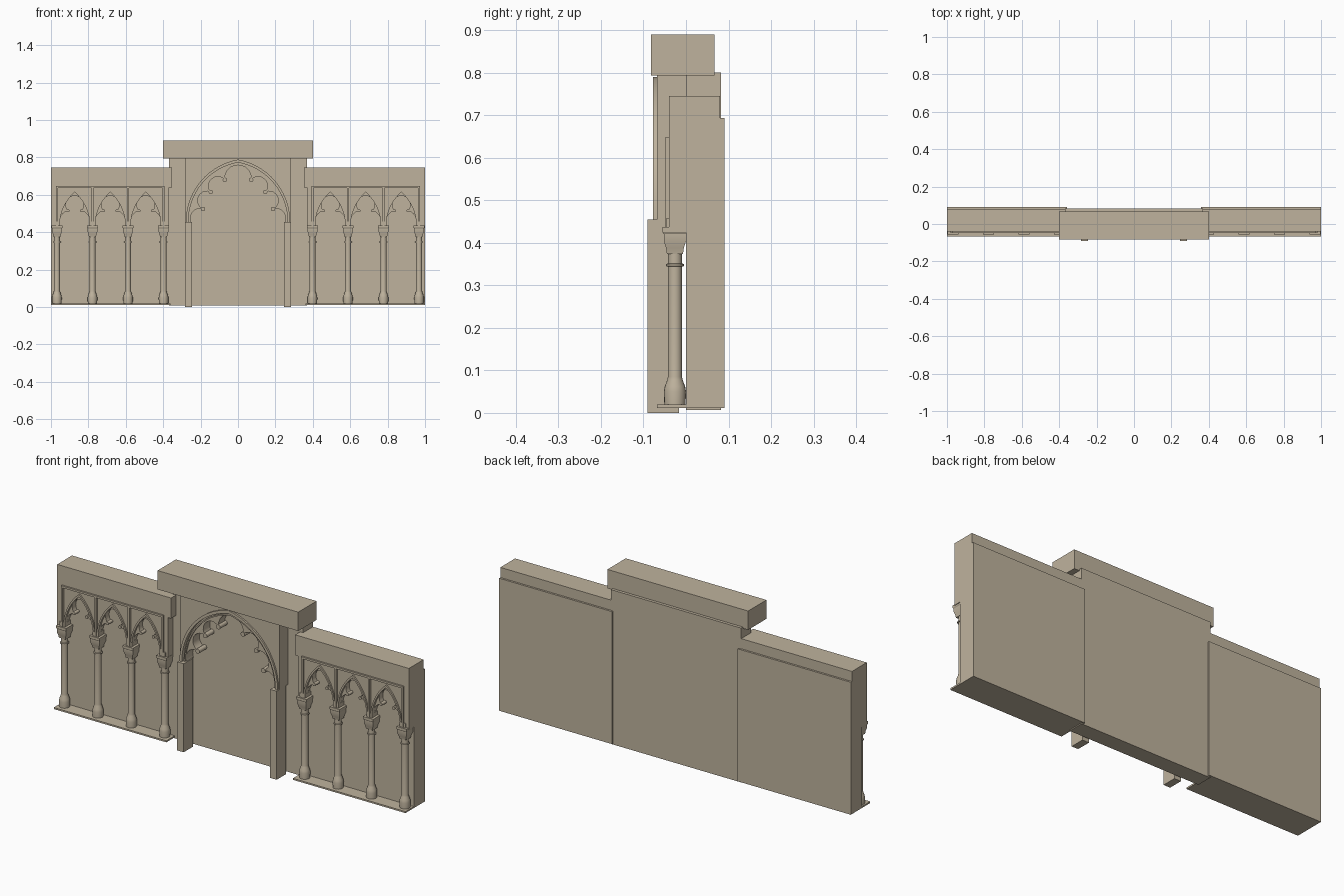
import bpy, bmesh
from math import sin, cos, atan, atan2, sqrt, pi, radians

if "Cube" in bpy.data.objects:
    bpy.data.objects.remove(bpy.data.objects["Cube"])

stone = bpy.data.materials.new("stone")
stone.diffuse_color = (0.52, 0.45, 0.34, 1)
stone.use_nodes = True
stone.node_tree.nodes["Principled BSDF"].inputs["Base Color"].default_value = stone.diffuse_color


def finish(name, bm):
    bmesh.ops.recalc_face_normals(bm, faces=bm.faces)
    me = bpy.data.meshes.new(name)
    bm.to_mesh(me)
    bm.free()
    me.materials.append(stone)
    me.shade_smooth()
    me.set_sharp_from_angle(angle=radians(30))
    ob = bpy.data.objects.new(name, me)
    bpy.context.collection.objects.link(ob)
    return ob


def plate(name, pts, y0, y1):
    """Closed x-z outline extruded from y0 to y1."""
    bm = bmesh.new()
    f = bm.faces.new([bm.verts.new((x, y0, z)) for x, z in pts])
    ext = bmesh.ops.extrude_face_region(bm, geom=[f], use_keep_orig=True)
    for v in ext["geom"]:
        if isinstance(v, bmesh.types.BMVert):
            v.co.y = y1
    return finish(name, bm)


def box(name, x0, x1, y0, y1, z0, z1):
    return plate(name, [(x0, z0), (x1, z0), (x1, z1), (x0, z1)], y0, y1)


def lathe(name, prof, n, y, rot=0.0):
    """Rings of (radius, z) around a vertical axis."""
    bm = bmesh.new()
    rings = [[bm.verts.new((r * cos(rot + 2 * pi * i / n), y + r * sin(rot + 2 * pi * i / n), z))
              for i in range(n)] for r, z in prof]
    for a, b in zip(rings, rings[1:]):
        for i in range(n):
            bm.faces.new((a[i], a[(i + 1) % n], b[(i + 1) % n], b[i]))
    bm.faces.new(rings[0])
    bm.faces.new(rings[-1])
    return finish(name, bm)


def pointed(a, h, z0, n=14):
    """Pointed arch from right springing over the apex to the left."""
    c = (h * h - a * a) / (2 * a)
    top = atan2(h, c)
    right = [((a + c) * cos(top * i / n) - c, z0 + (a + c) * sin(top * i / n)) for i in range(n)]
    return right + [(0, z0 + h)] + [(-x, z) for x, z in reversed(right)]


def foils(pts, sags, n=10):
    """Chain of arcs bulging outwards between cusp points."""
    out = [pts[0]]
    for (px, pz), (qx, qz), s in zip(pts, pts[1:], sags):
        c = sqrt((qx - px) ** 2 + (qz - pz) ** 2)
        dx, dz = (qx - px) / c, (qz - pz) / c
        R, half = (c * c / 4 + s * s) / (2 * s), 2 * atan(2 * s / c)
        ox, oz = (px + qx) / 2 + dz * (s - R), (pz + qz) / 2 - dx * (s - R)
        for i in range(1, n + 1):
            t = half * (2 * i / n - 1)
            out.append((ox + R * (dz * cos(t) + dx * sin(t)), oz + R * (-dx * cos(t) + dz * sin(t))))
    return out


def band(name, outer, inner, y0, y1):
    return plate(name, inner + outer[::-1], y0, y1)


def bead(name, x, z, r, y0, y1):
    return plate(name, [(x + r * cos(pi * i / 8), z + r * sin(pi * i / 8)) for i in range(16)], y0, y1)


def repeat(obs, xs):
    """Put the parts at the first x and linked copies at the rest."""
    for k, x in enumerate(xs):
        for o in obs:
            c = o.copy() if k < len(xs) - 1 else o
            if c is not o:
                bpy.context.collection.objects.link(c)
            c.location.x = x


# Centre: wall, lintel and jamb posts
box("centre_wall", -0.37, 0.37, 0.0, 0.082, 0.007, 0.80)
box("centre_lintel", -0.4, 0.4, -0.082, 0.067, 0.793, 0.89)
for s in (-1, 1):
    box("jamb_post", s * 0.246, s * 0.283, -0.09, -0.016, 0.0, 0.455)

# Centre arch: spandrels, mouldings and cusped tracery
Z = 0.455
plate("centre_spandrel", pointed(0.268, 0.328, Z) +
      [(-0.283, Z), (-0.283, 0.793), (0.283, 0.793), (0.283, Z)], -0.068, 0.0)
band("arch_outer_moulding", pointed(0.279, 0.334, Z), pointed(0.266, 0.318, Z), -0.077, -0.05)
band("arch_inner_moulding", pointed(0.260, 0.311, Z), pointed(0.254, 0.304, Z), -0.066, -0.05)
tips = [(0.187, 0.524), (0.145, 0.615), (0.07, 0.68)]
chain = [(0.25, Z)] + tips
chain += [(-x, z) for x, z in reversed(chain)]
foil = foils(chain, [0.03, 0.05, 0.05, 0.08, 0.05, 0.05, 0.03])
band("arch_cusps", pointed(0.274, 0.331, Z), foil, -0.058, -0.005)
for s in (-1, 1):
    for x, z in tips:
        bead("cusp_bead", s * x, z, 0.012, -0.062, -0.003)

# Side wings: wall, frieze, end strips and plinth
for s in (-1, 1):
    box("side_wall", s * 0.357, s * 1.0, 0.0, 0.09, 0.012, 0.693)
    box("side_frieze", s * 0.353, s * 1.0, -0.04, 0.08, 0.64, 0.745)
    box("arcade_end", s * 0.967, s * 1.0, -0.04, 0.02, 0.43, 0.64)
    box("arcade_end", s * 0.37, s * 0.399, -0.04, 0.02, 0.43, 0.64)
    box("plinth", s * 0.36, s * 1.0, -0.068, 0.02, 0.012, 0.02)
    box("frame_top", s * 0.393, s * 0.973, -0.049, -0.03, 0.637, 0.647)

# One arcade bay, repeated three times on each side
W, Z = 0.095, 0.433
tip = (0.036, 0.515)
trefoil = foils([(0.08, Z), tip, (0, 0.595), (-tip[0], tip[1]), (-0.08, Z)], [0.02, 0.028, 0.028, 0.02])
bay = [
    plate("bay_spandrel", pointed(0.086, 0.19, Z) + [(-W, Z), (-W, 0.642), (W, 0.642), (W, Z)], -0.038, 0.0),
    band("bay_moulding", pointed(0.089, 0.194, Z), pointed(0.081, 0.181, Z), -0.046, -0.02),
    band("bay_cusps", pointed(0.088, 0.192, Z), trefoil, -0.032, -0.003),
    bead("bay_cusp_bead", tip[0], tip[1], 0.008, -0.036, -0.001),
    bead("bay_cusp_bead", -tip[0], tip[1], 0.008, -0.036, -0.001),
]
repeat(bay, [s * (0.493 + 0.19 * i) for s in (-1, 1) for i in range(3)])

# One column with its capital and frame strip, four on each side
Y = -0.026
q = sqrt(2)
column = [
    lathe("column", [(0.025, 0.02), (0.026, 0.05), (0.024, 0.062), (0.018, 0.078), (0.0165, 0.085),
                     (0.0165, 0.344), (0.021, 0.345), (0.021, 0.350), (0.0165, 0.351), (0.0165, 0.376)], 20, Y),
    lathe("capital", [(0.019 * q, 0.374), (0.021 * q, 0.388), (0.026 * q, 0.403), (0.026 * q, 0.42),
                      (0.029 * q, 0.425), (0.029 * q, 0.437)], 4, Y, pi / 4),
    box("frame_strip", -0.005, 0.005, -0.049, -0.03, 0.433, 0.64),
    box("springer", -0.016, 0.016, -0.046, 0.0, 0.433, 0.458),
]
repeat(column, [s * (0.398 + 0.19 * i) for s in (-1, 1) for i in range(4)])
